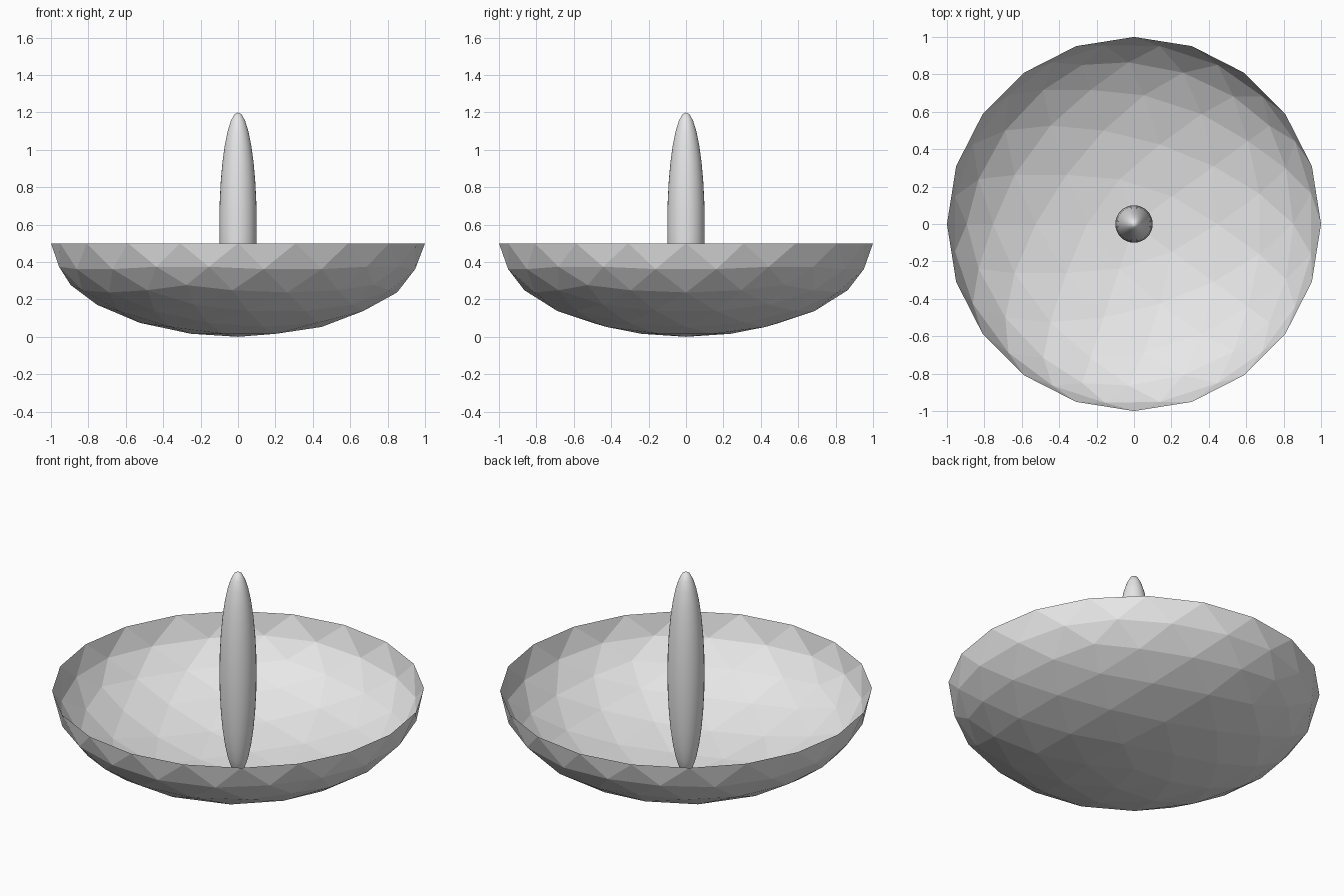
import bpy
import bmesh

cube = bpy.data.objects.get("Cube")
if cube:
    bpy.data.objects.remove(cube, do_unlink=True)


def make_material(name, colour):
    mat = bpy.data.materials.new(name)
    mat.use_nodes = True
    mat.diffuse_color = colour
    mat.node_tree.nodes["Principled BSDF"].inputs["Base Color"].default_value = colour
    return mat


light_grey = make_material("light_grey", (0.8, 0.8, 0.8, 1))


def add_part(name, bm, scale, height):
    mesh = bpy.data.meshes.new(name)
    bmesh.ops.scale(bm, vec=scale, verts=bm.verts)
    bmesh.ops.translate(bm, vec=(0, 0, height), verts=bm.verts)
    bm.to_mesh(mesh)
    bm.free()
    mesh.materials.append(light_grey)
    obj = bpy.data.objects.new(name, mesh)
    bpy.context.collection.objects.link(obj)
    return obj


# Open faceted bowl: lower half of a flattened icosphere
bm = bmesh.new()
bmesh.ops.create_icosphere(bm, subdivisions=3, radius=1)
upper = [f for f in bm.faces if f.calc_center_median().z > 0]
bmesh.ops.delete(bm, geom=upper, context="FACES")
add_part("bowl", bm, (1, 1, 0.5), 0.5)

# Slender central spindle standing on the bowl floor
bm = bmesh.new()
bmesh.ops.create_uvsphere(bm, u_segments=32, v_segments=16, radius=1)
for face in bm.faces:
    face.smooth = True
add_part("spindle", bm, (0.1, 0.1, 0.6), 0.6)
